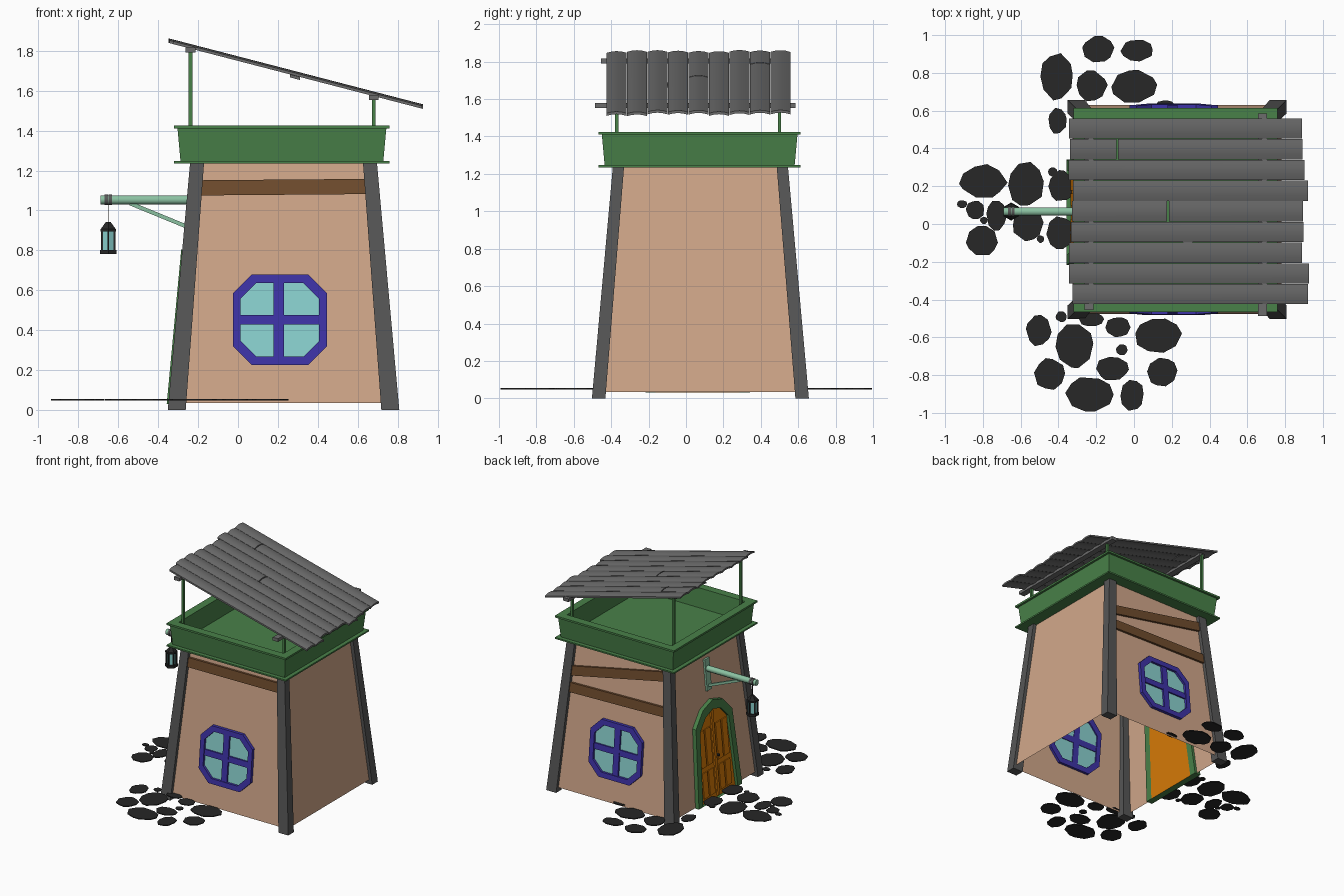
import bpy, bmesh, math, random
from mathutils import Vector

random.seed(4)
if "Cube" in bpy.data.objects:
    bpy.data.objects.remove(bpy.data.objects["Cube"], do_unlink=True)


def material(name, *rgb):
    color = [(c / 255) ** 2.2 for c in rgb] + [1]
    mat = bpy.data.materials.new(name)
    mat.use_nodes = True
    mat.diffuse_color = color
    mat.node_tree.nodes["Principled BSDF"].inputs["Base Color"].default_value = color
    return mat


PLASTER = material("plaster", 208, 166, 137)
POST = material("dark_grey_timber", 87, 87, 87)
ROOF = material("grey_roof_boards", 108, 108, 108)
GREEN = material("green_paint", 74, 128, 74)
BROWN = material("brown_timber", 112, 78, 50)
BLUE = material("blue_frame", 64, 54, 165)
GLASS = material("pale_glass", 137, 208, 206)
ORANGE = material("orange_door_wood", 215, 122, 16)
MINT = material("mint_paint", 138, 192, 160)
BLACK = material("charcoal", 43, 43, 43)


def loft(name, loops, mat, cap=True, closed=False, smooth=False):
    """Skin a row of matching loops; closed joins the last loop to the first."""
    bm = bmesh.new()
    rows = [[bm.verts.new(p) for p in loop] for loop in loops]
    n = len(rows[0])
    pairs = list(zip(rows, rows[1:])) + ([(rows[-1], rows[0])] if closed else [])
    for a, b in pairs:
        for i in range(n):
            j = (i + 1) % n
            bm.faces.new((a[i], a[j], b[j], b[i]))
    if cap and not closed:
        bm.faces.new(rows[0])
        bm.faces.new(rows[-1])
    bmesh.ops.recalc_face_normals(bm, faces=bm.faces)
    mesh = bpy.data.meshes.new(name)
    bm.to_mesh(mesh)
    bm.free()
    mesh.materials.append(mat)
    obj = bpy.data.objects.new(name, mesh)
    bpy.context.collection.objects.link(obj)
    if smooth:
        bpy.ops.object.select_all(action="DESELECT")
        obj.select_set(True)
        bpy.context.view_layer.objects.active = obj
        bpy.ops.object.shade_smooth_by_angle(angle=math.radians(50))
    return obj


def square(cx, cy, h, z):
    return [(cx + h * a, cy + h * b, z) for a, b in ((-1, -1), (1, -1), (1, 1), (-1, 1))]


def box(name, center, size, mat):
    x, y, z = center
    a, b, c = (s / 2 for s in size)
    corners = ((-a, -b), (a, -b), (a, b), (-a, b))
    return loft(name, [[(x + p, y + q, z + s) for p, q in corners] for s in (-c, c)], mat)


def tube(name, start, end, radius, mat, sides=8, end_radius=None):
    start, end = Vector(start), Vector(end)
    turn = (end - start).to_track_quat("Z", "Y")
    loops = []
    for base, r in ((start, radius), (end, end_radius or radius)):
        angles = [math.tau * (i + 0.5) / sides for i in range(sides)]
        loops.append([base + turn @ Vector((r * math.cos(t), r * math.sin(t), 0)) for t in angles])
    return loft(name, loops, mat, smooth=sides > 6)


# Tapered tower walls
CX, CY, TOP = 0.228, 0.077, 1.24


def half(z):
    return 0.556 - 0.094 * z


def on_wall(side, u, z, w):
    """Point at u along a wall, height z, pushed out by w."""
    d = half(z) + w
    return {"front": (u, CY - d, z), "back": (u, CY + d, z), "door": (CX - d, u, z)}[side]


def plate(name, side, outline, low, high, mat, inner=None):
    def loop(line, w):
        return [on_wall(side, u, z, w) for u, z in line]
    loops = [loop(outline, low), loop(outline, high)]
    if inner:
        loops += [loop(inner, high), loop(inner, low)]
    return loft(name, loops, mat, closed=bool(inner))


def rect(u0, z0, u1, z1):
    return [(u0, z0), (u1, z0), (u1, z1), (u0, z1)]


loft("tower_walls", [square(CX, CY, half(z), z) for z in (0.035, TOP)], PLASTER, cap=False)

# Leaning corner posts
for sx in (-1, 1):
    for sy in (-1, 1):
        loops = []
        for z, out, wide, deep in ((0, 0.58, 0.09, 0.072), (TOP, 0.468, 0.07, 0.06)):
            x, y = CX + sx * out, CY + sy * out
            a, b = x - sx * wide, y - sy * deep
            loops.append([(x, y, z), (a, y, z), (a, b, z), (x, b, z)])
        loft("corner_post", loops, POST)

# Parapet with flanges and a sunken floor
profile = ((0.54, 1.235), (0.54, 1.247), (0.508, 1.247), (0.523, 1.41),
           (0.54, 1.41), (0.54, 1.425), (0.475, 1.425), (0.46, 1.27))
loft("parapet", [square(0.22, 0.073, h, z) for h, z in profile], GREEN)

# Octagonal windows
WX, WZ = 0.21, 0.452


def octagon(a, b, cut):
    pts = ((a, b - cut), (a - cut, b), (cut - a, b), (-a, b - cut))
    return [(WX + p, WZ + q) for p, q in pts] + [(WX - p, WZ - q) for p, q in pts]


for side in ("front", "back"):
    inner = octagon(0.197, 0.185, 0.08)
    plate(side + "_window_frame", side, octagon(0.235, 0.227, 0.094), -0.02, 0.025, BLUE, inner)
    plate(side + "_window_glass", side, inner, -0.01, 0.006, GLASS)
    plate(side + "_window_upright", side, rect(0.178, 0.26, 0.23, 0.645), -0.015, 0.02, BLUE)
    plate(side + "_window_crossbar", side, rect(0.01, 0.428, 0.41, 0.476), -0.015, 0.018, BLUE)

# Timber beams: end heights at -x and +x
for side, left, right in (("front", 1.113, 1.12), ("back", 1.15, 0.98), ("back", 0.87, 0.85)):
    a, b = CX - half(left) + 0.03, CX + half(right) - 0.03
    line = [(a, left - 0.038), (b, right - 0.038), (b, right + 0.038), (a, left + 0.038)]
    plate(side + "_beam", side, line, -0.02, 0.018, BROWN)

# Arched door
DY = 0.062


def arch(base, shoulder, rise, bend, peak):
    pts = [(base, 0.03), (shoulder, rise), (shoulder * 0.55, bend)]
    return [(DY + u, z) for u, z in pts] + [(DY, peak)] + [(DY - u, z) for u, z in reversed(pts)]


opening = arch(0.225, 0.185, 0.61, 0.7, 0.735)
plate("door_frame", "door", arch(0.28, 0.235, 0.65, 0.765, 0.805), -0.02, 0.032, GREEN, opening)
plate("door_leaf", "door", opening, -0.02, 0.008, ORANGE)
plate("door_centre_strip", "door", rect(DY - 0.014, 0.04, DY + 0.014, 0.72), 0, 0.02, ORANGE)
for s in (-1, 1):
    for u in (0.035, 0.115):
        for low, high in ((0.07, 0.27), (0.31, 0.6)):
            plate("door_panel", "door", rect(DY + s * u, low, DY + s * (u + 0.065), high),
                  0, 0.015, ORANGE)
tube("door_knob", on_wall("door", DY - 0.03, 0.35, 0.01), on_wall("door", DY - 0.03, 0.35, 0.03),
     0.012, BLACK, 6)

# Lantern bracket
LX, LY = -0.65, 0.066
plate("bracket_plate", "door", rect(LY - 0.03, 0.88, LY + 0.03, 1.13), 0, 0.015, MINT)
tube("bracket_arm", (-0.69, LY, 1.053), (-0.22, LY, 1.053), 0.024, MINT)
tube("bracket_brace", (-0.54, LY, 1.035), (-0.23, LY, 0.908), 0.014, MINT, 4)
for dx in (-0.01, 0.01):
    tube("arm_band", (LX + dx - 0.008, LY, 1.053), (LX + dx + 0.008, LY, 1.053), 0.028, POST)
tube("lantern_cord", (LX, LY, 0.93), (LX, LY, 1.04), 0.003, BLACK, 4)

# Lantern
tube("lantern_base", (LX, LY, 0.782), (LX, LY, 0.802), 0.048, BLACK, 6)
tube("lantern_glass", (LX, LY, 0.8), (LX, LY, 0.9), 0.033, GLASS, 6)
tube("lantern_collar", (LX, LY, 0.895), (LX, LY, 0.908), 0.046, BLACK, 6)
tube("lantern_cap", (LX, LY, 0.908), (LX, LY, 0.942), 0.042, BLACK, 6, 0.014)
for i in range(6):
    t = math.tau * (i + 0.5) / 6
    x, y = LX + 0.037 * math.cos(t), LY + 0.037 * math.sin(t)
    tube("lantern_bar", (x, y, 0.8), (x, y, 0.9), 0.007, BLACK, 4)


# Sloping board roof
def roof_z(x):
    return 1.772 - 0.2594 * x


def board(name, x0, x1, y, wide, drop=0.0):
    steps = [-1, -0.5, 0, 0.5, 1]
    rim = [(s, 0.009 * (1 - s * s)) for s in steps]
    rim += [(s, h - 0.014) for s, h in reversed(rim)]
    loops = [[(x, y + s * wide / 2, roof_z(x) - 0.009 + h - drop) for s, h in rim]
             for x in (x0, x1)]
    loft(name, loops, ROOF, smooth=True)


joints = {1: -0.088, 4: 0.18}
for i in range(9):
    y = 0.505 - i * 0.1095
    x0, x1 = -0.33 + random.uniform(-0.02, 0.01), 0.905 + random.uniform(-0.02, 0.025)
    if i in joints:
        board("roof_board", x0, joints[i] - 0.004, y, 0.107)
        x0 = joints[i] + 0.004
    board("roof_board", x0, x1, y, 0.107)
board("roof_batten", 0.26, 0.31, -0.1, 0.15, 0.015)

# Roof joists and their slender supports
for x, y0, y1 in ((-0.238, -0.455, 0.5), (0.68, -0.487, 0.585)):
    z = roof_z(x) - 0.03
    box("roof_joist", (x, (y0 + y1) / 2, z), (0.048, y1 - y0, 0.026), ROOF)
    for y in (-0.37, 0.5):
        box("roof_support", (x, y, (1.26 + z) / 2), (0.018, 0.018, z - 1.26), GREEN)

# Flat paving stones: x, y, half width, half depth
back_stones = ((-.41, .78, .09, .125), (-.19, .925, .085, .075), (.015, .92, .087, .06),
               (-.225, .73, .083, .083), (0, .73, .127, .09), (-.405, .545, .05, .07),
               (.165, .63, .05, .025))
door_stones = ((-.8, .225, .127, .09), (-.57, .21, .1, .12), (-.385, .2, .07, .085),
               (-.91, .105, .027, .022), (-.84, .075, .05, .05), (-.73, .045, .055, .085),
               (-.795, .02, .02, .02), (-.805, -.09, .085, .08), (-.56, 0, .085, .09),
               (-.39, -.05, .075, .09), (-.43, .275, .025, .025), (-.495, -.08, .02, .02))
front_stones = ((-.505, -.565, .068, .082), (-.315, -.645, .1, .12), (-.225, -.505, .07, .04),
                (-.085, -.545, .065, .055), (.13, -.59, .13, .09), (-.065, -.665, .03, .03),
                (-.115, -.765, .088, .065), (.15, -.785, .08, .08), (-.445, -.795, .083, .085),
                (-.235, -.9, .13, .095), (-.01, -.905, .065, .085), (-.385, -.49, .03, .03))
for x, y, a, b in back_stones + door_stones + front_stones:
    rim = []
    for i in range(10):
        t = math.tau * i / 10 + random.uniform(-0.15, 0.15)
        r = random.uniform(0.93, 1.04)
        rim.append((x + a * r * math.cos(t), y + b * r * math.sin(t)))
    loft("paving_stone", [[(p, q, z) for p, q in rim] for z in (0.048, 0.055)], BLACK)
